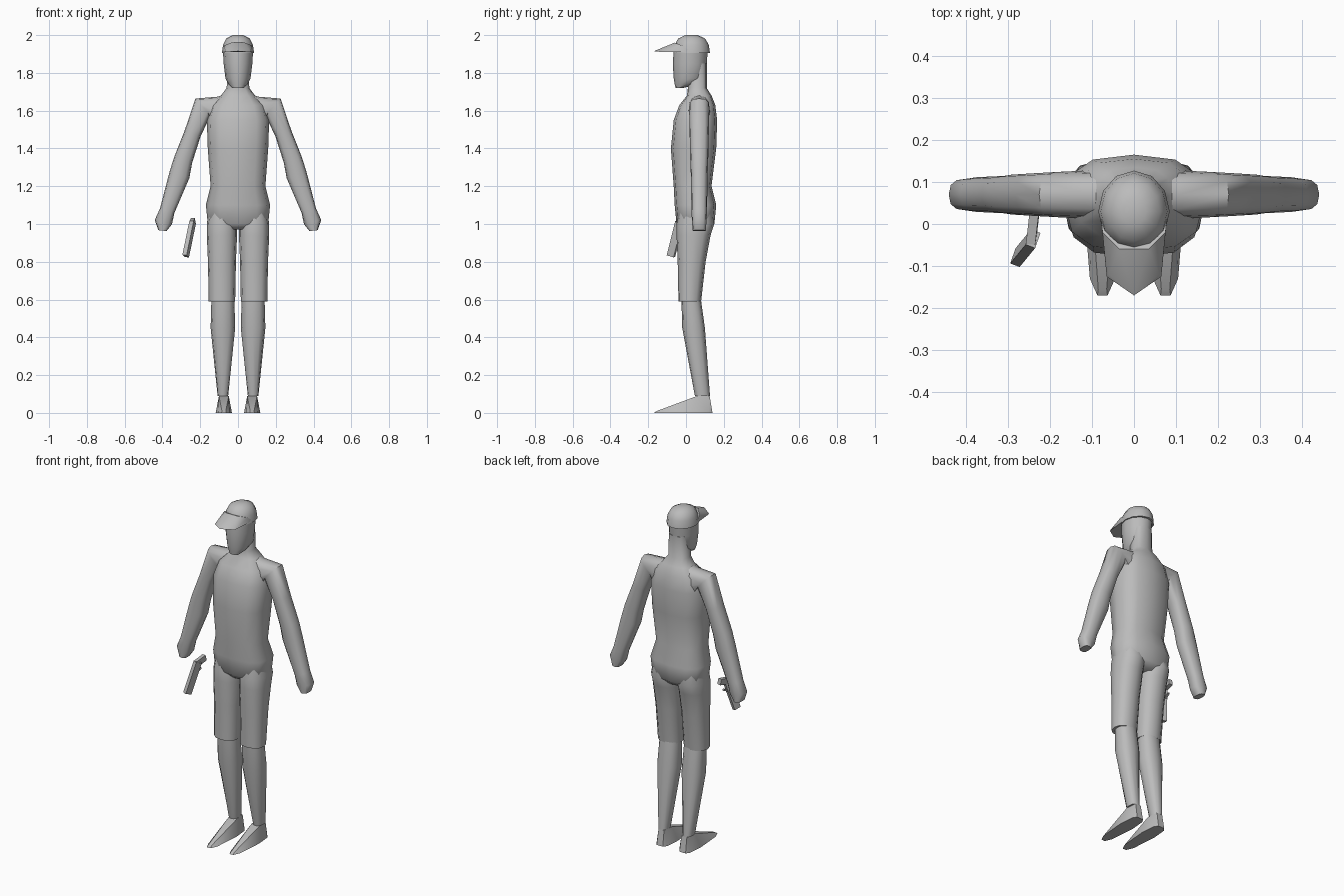
import bpy, bmesh, math
from mathutils import Vector

cube = bpy.data.objects.get("Cube")
if cube:
    bpy.data.objects.remove(cube, do_unlink=True)

grey = (.5, .5, .5, 1)
material = bpy.data.materials.new("plain grey")
material.use_nodes = True
material.diffuse_color = grey
material.node_tree.nodes["Principled BSDF"].inputs["Base Color"].default_value = grey


def finish(name, bm, mirror, angle):
    """Turn a bmesh into a smooth shaded object, optionally mirrored in x."""
    bmesh.ops.recalc_face_normals(bm, faces=bm.faces)
    mesh = bpy.data.meshes.new(name)
    bm.to_mesh(mesh)
    bm.free()
    mesh.materials.append(material)
    mesh.shade_smooth()
    mesh.set_sharp_from_angle(angle=math.radians(angle))
    part = bpy.data.objects.new(name, mesh)
    bpy.context.collection.objects.link(part)
    if mirror:
        modifier = part.modifiers.new("mirror", 'MIRROR')
        modifier.use_mirror_merge = False


def rounded(value, power):
    """Push a cosine or sine outwards, for a squarer cross-section."""
    return math.copysign(abs(value) ** power, value)


def skin(name, rings, power, mirror=False, sides=12):
    """Skin rounded rings, each given as centre, sideways half axis and half depth."""
    bm = bmesh.new()
    loops = []
    for centre, sideways, depth in rings:
        loop = []
        for i in range(sides):
            angle = math.tau * i / sides
            across = sideways * rounded(math.cos(angle), power)
            along = Vector((0, depth * rounded(math.sin(angle), power), 0))
            loop.append(bm.verts.new(centre + across + along))
        loops.append(loop)
    for lower, upper in zip(loops, loops[1:]):
        for i in range(sides):
            bm.faces.new((lower[i - 1], lower[i], upper[i], upper[i - 1]))
    bm.faces.new(loops[0])
    bm.faces.new(loops[-1])
    finish(name, bm, mirror, angle=50)


def column(name, rows, x=0, power=.85, mirror=False):
    """Skin level rings from rows of height, half width, y centre and half depth."""
    rings = [(Vector((x, y, z)), Vector((width, 0, 0)), depth)
             for z, width, y, depth in rows]
    skin(name, rings, power, mirror)


def hull(name, points, mirror=False):
    """Wrap the points in a convex solid."""
    bm = bmesh.new()
    verts = [bm.verts.new(point) for point in points]
    bmesh.ops.convex_hull(bm, input=verts)
    loose = [vert for vert in bm.verts if not vert.link_faces]
    bmesh.ops.delete(bm, geom=loose, context='VERTS')
    finish(name, bm, mirror, angle=35)


def bar(name, start, end, thickness, width):
    """Box running from start to end, turned slightly outwards."""
    start, end = Vector(start), Vector(end)
    direction = (end - start).normalized()
    side = Vector((1, -.35, 0))
    side = (side - direction * side.dot(direction)).normalized()
    up = direction.cross(side)
    hull(name, [point + side * s * thickness / 2 + up * t * width / 2
                for point in (start, end) for s in (-1, 1) for t in (-1, 1)])


# Torso and neck
column("torso", [
    (.97, .11, .05, .07), (1, .16, .05, .1), (1.1, .17, .05, .11),
    (1.2, .145, .035, .1), (1.4, .16, .04, .12), (1.55, .165, .05, .115),
    (1.63, .14, .06, .095), (1.68, .09, .07, .065), (1.72, .06, .06, .05),
    (1.85, .055, .06, .05)], power=.75)

# Head, narrowing to the chin
column("head", [
    (1.72, .03, -.035, .02), (1.74, .05, 0, .06), (1.77, .066, .02, .085),
    (1.85, .076, .02, .09), (1.92, .08, .025, .09)], power=1)

# Cap crown as a flattened dome
crown = []
for step in range(4):
    angle = step * .47
    shrink = math.cos(angle) ** .6
    crown.append((1.905 + .096 * math.sin(angle), .085 * shrink, .03, .097 * shrink))
column("cap", crown, power=1)

# Pointed cap brim
brim = [(.08, .03, 1.91), (.065, -.125, 1.91), (.06, -.12, 1.92),
        (0, -.17, 1.915), (.075, -.02, 1.945), (.035, -.06, 1.96)]
hull("cap_brim", [(s * x, y, z) for s in (-1, 1) for x, y, z in brim])

# Arms with shoulders and fists: rings stand square to the path of x, z and half width
path = [(.05, 1.6, .09), (.12, 1.59, .085), (.185, 1.62, .06), (.24, 1.48, .045),
        (.29, 1.34, .05), (.31, 1.26, .055), (.375, 1.07, .04), (.395, 1.01, .047),
        (.4, .965, .022)]
points = [Vector((x, .07, z)) for x, z, width in path]
last = len(path) - 1
rings = []
for i, point in enumerate(points):
    tangent = (points[min(i + 1, last)] - points[max(i - 1, 0)]).normalized()
    square = Vector((-tangent.z, 0, tangent.x))
    rings.append((point, square * path[i][-1], .06 - .025 * i / last))
skin("arm", rings, power=.75, mirror=True)

# Legs: trouser upper and slimmer lower leg
column("trouser_leg", [
    (1.1, .065, .05, .08), (1, .08, .05, .1), (.94, .08, .04, .09),
    (.8, .074, .03, .074), (.59, .07, .02, .06)], x=.085, mirror=True)
column("lower_leg", [
    (.63, .06, .025, .05), (.45, .065, .04, .06), (.09, .028, .087, .04)],
    x=.08, mirror=True)

# Feet: half width, y and height from heel to toe
foot = [(.02, .14, 0), (.035, .12, 0), (.043, .03, 0), (.03, -.13, 0),
        (.012, -.17, 0), (.01, -.155, .01), (.026, .06, .09), (.018, .125, .09)]
hull("foot", [(.075 + s * width, y, z) for s in (-1, 1) for width, y, z in foot],
     mirror=True)

# Sidearm beside the right hand
bar("sidearm_slide", (-.24, -.035, 1.01), (-.277, -.08, .83), .024, .04)
bar("sidearm_grip", (-.245, -.045, 1), (-.237, .025, 1.015), .022, .034)
bar("trigger_guard", (-.25, -.035, .945), (-.245, 0, .96), .01, .01)
